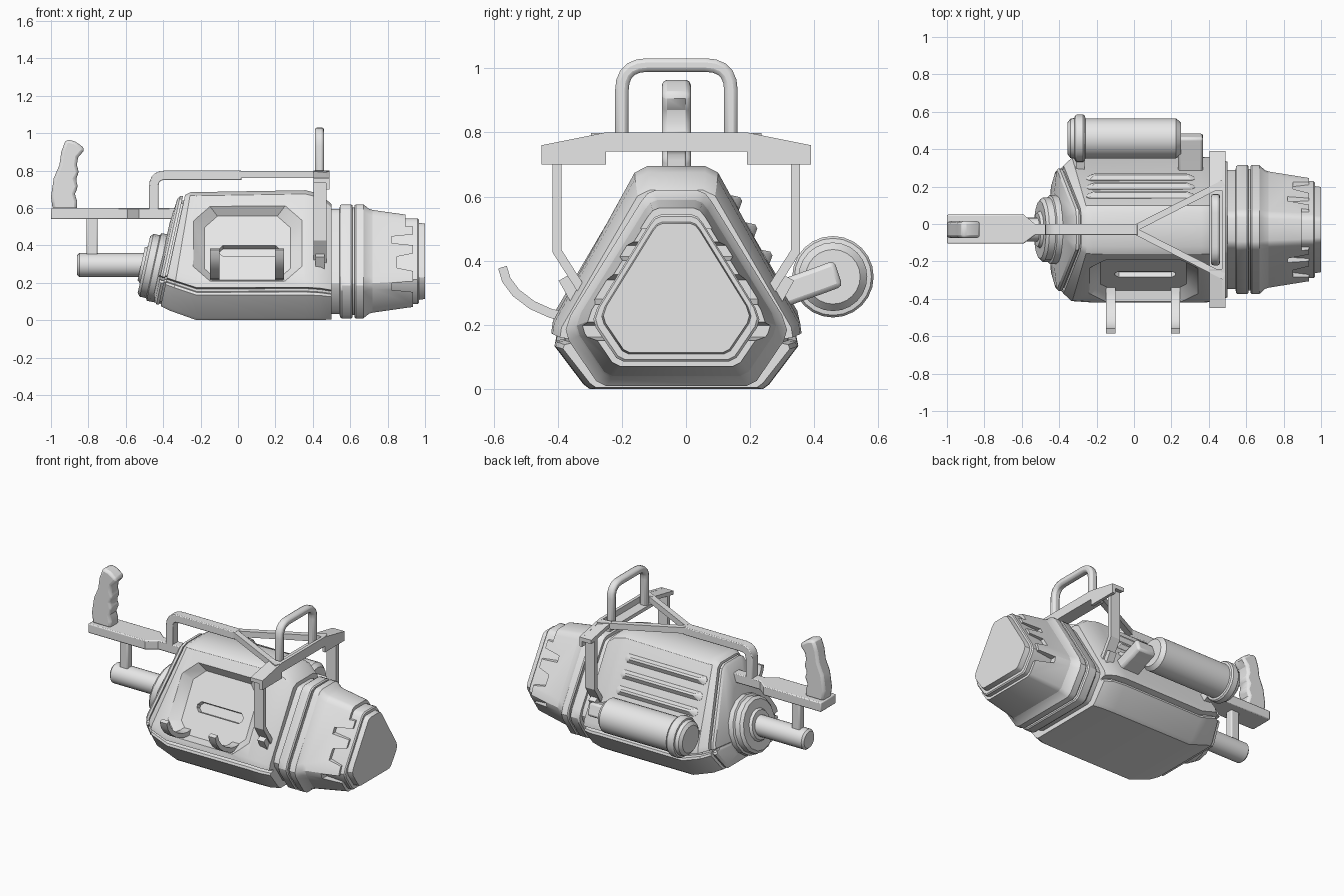
import bpy, bmesh, math
from mathutils import Vector, Matrix

if "Cube" in bpy.data.objects:
    bpy.data.objects.remove(bpy.data.objects["Cube"], do_unlink=True)

grey = bpy.data.materials.new("plain grey")
grey.use_nodes = True
grey.diffuse_color = (0.8, 0.8, 0.8, 1)
grey.node_tree.nodes["Principled BSDF"].inputs["Base Color"].default_value = (0.8, 0.8, 0.8, 1)
MID = -0.03  # y of the model's mirror plane


def loft(name, rings, bevel=0):
    """Skin closed rings of points and cap both ends."""
    bm = bmesh.new()
    rows = [[bm.verts.new(p) for p in ring] for ring in rings]
    n = len(rows[0])
    for a, b in zip(rows, rows[1:]):
        for i in range(n):
            j = (i + 1) % n
            bm.faces.new((a[i], a[j], b[j], b[i]))
    bm.faces.new(rows[0])
    bm.faces.new(rows[-1])
    bmesh.ops.recalc_face_normals(bm, faces=bm.faces)
    mesh = bpy.data.meshes.new(name)
    bm.to_mesh(mesh)
    bm.free()
    mesh.materials.append(grey)
    ob = bpy.data.objects.new(name, mesh)
    bpy.context.collection.objects.link(ob)
    if bevel:
        mod = ob.modifiers.new("soft edges", "BEVEL")
        mod.width, mod.segments, mod.limit_method = bevel, 2, "ANGLE"
        mod.angle_limit = math.radians(40)
    return ob


def prism(name, pts, axis, lo, hi, bevel=0):
    """Extrude a 2D outline along an axis."""
    def put(p, d):
        c = list(p)
        c.insert(axis, d)
        return Vector(c)
    return loft(name, [[put(p, d) for p in pts] for d in (lo, hi)], bevel)


def rounded(path, r):
    """Round the inner corners of a 2D path."""
    path = [Vector(p) for p in path]
    out = [path[0]]
    for a, b, c in zip(path, path[1:], path[2:]):
        p, q = b + (a - b).normalized() * r, b + (c - b).normalized() * r
        for i in range(6):
            t = i / 5
            out.append(p * (1 - t) ** 2 + b * 2 * t * (1 - t) + q * t * t)
    return out + [path[-1]]


def ribbon(path, width):
    """Thicken an open 2D path into an outline."""
    path = [Vector(p) for p in path]
    left, right = [], []
    for i, p in enumerate(path):
        before = path[max(i - 1, 0)]
        after = path[min(i + 1, len(path) - 1)]
        d0, d1 = (p - before).normalized(), (after - p).normalized()
        d = (d0 + d1).normalized()
        off = Vector((-d.y, d.x)) * width / 2 / max(0.5, d.dot(d0), d.dot(d1))
        left.append(p + off)
        right.append(p - off)
    return left + right[::-1]


def lathe(name, profile, origin, direction, sides=24):
    """Spin (distance, radius) pairs about a line."""
    rot = Vector(direction).to_track_quat("Z", "Y")
    angles = [2 * math.pi * i / sides for i in range(sides)]
    return loft(name, [[Vector(origin) + rot @ Vector((r * math.cos(a), r * math.sin(a), t))
                        for a in angles] for t, r in profile])


def side_frame(side, x, z, depth=0):
    """Axes and origin on the sloping flank: local x along, y up the slope, z outward."""
    n = Vector((0, side * 0.875, 0.485))
    up = Vector((0, -side * 0.485, 0.875))
    o = Vector((x, MID + side * (0.13 + (0.67 - z) * 0.555), z)) - n * depth
    return Matrix((Vector((1, 0, 0)), up, n)).transposed(), o


def frustum(name, frame, layers):
    """Stack of chamfered rectangles (half length, half height, chamfer, level)."""
    axes, o = frame
    rings = []
    for a, b, c, z in layers:
        quad = [(a, b - c), (a - c, b), (c - a, b), (-a, b - c),
                (-a, c - b), (c - a, -b), (a - c, -b), (a, c - b)]
        rings.append([o + axes @ Vector((x, y, z)) for x, y in quad])
    return loft(name, rings)


def cut(ob, cutter):
    cutter.hide_render = True
    mod = ob.modifiers.new("cut", "BOOLEAN")
    mod.operation, mod.solver, mod.object = "DIFFERENCE", "EXACT", cutter
    bpy.context.view_layer.objects.active = ob
    bpy.ops.object.modifier_apply(modifier=mod.name)
    bpy.data.objects.remove(cutter, do_unlink=True)


# Main body: grooved three-sided hull with a slanted rear
hull = [(0.27, 0), (0.29, 0.015), (0.38, 0.135), (0.375, 0.15), (0.35, 0.155), (0.35, 0.168),
        (0.39, 0.175), (0.385, 0.21), (0.13, 0.67), (0.09, 0.69)]
hull += [(-y, z) for y, z in reversed(hull)]


def hull_ring(x, slant, wide, bottom, top):
    ring = []
    for y, z in hull:
        h = bottom + z / 0.69 * (top - bottom)
        ring.append(Vector((x + slant * h, MID + y * wide, h)))
    return ring


body = loft("main_body", [hull_ring(*s) for s in (
    (-0.48, 0.22, 0.5, 0.14, 0.52), (-0.467, 0.22, 0.81, 0.1, 0.65), (-0.455, 0.22, 0.84, 0.085, 0.665),
    (-0.44, 0.22, 0.84, 0.085, 0.665), (-0.44, 0.22, 0.8, 0.1, 0.64), (-0.43, 0.22, 0.8, 0.1, 0.64),
    (-0.43, 0.22, 0.87, 0.075, 0.67), (-0.37, 0.17, 0.98, 0.05, 0.685), (-0.22, 0, 1, 0, 0.685),
    (0.36, 0, 1, 0, 0.695), (0.44, 0, 0.99, 0, 0.675), (0.5, 0, 0.93, 0.005, 0.62))])
# Recessed flank panel and its slot
cut(body, frustum("panel_cutter", side_frame(-1, 0.05, 0.41),
                  [(0.23, 0.195, 0.07, -0.05), (0.326, 0.25, 0.1, 0.03)]))
cut(body, frustum("slot_cutter", side_frame(-1, 0.06, 0.395, 0.05),
                  [(0.16, 0.028, 0.02, -0.03), (0.165, 0.034, 0.022, 0.02)]))
# Ribs on the other flank
for i in range(3):
    frustum(f"flank_rib_{i + 1}", side_frame(1, 0.035, 0.58 - i * 0.085),
            [(0.29, 0.026, 0.015, -0.01), (0.29, 0.026, 0.015, 0.003), (0.25, 0.007, 0.005, 0.025)])

# Nose: collar rings, notched shell, core
snout = [(0.22, -0.305), (0.25, -0.29), (0.335, -0.165), (0.345, -0.13), (0.33, -0.085),
         (0.11, 0.27), (0.09, 0.295), (0.065, 0.305)]
snout += [(-y, z) for y, z in reversed(snout)]


def nose(name, steps):
    return loft(name, [[Vector((x, MID + y * s, 0.315 + z * s)) for y, z in snout] for x, s in steps])


nose("collar", [(0.46, 0.92), (0.543, 0.92), (0.545, 0.98), (0.555, 1), (0.605, 1), (0.612, 0.98),
                (0.613, 0.94), (0.622, 0.94), (0.623, 0.98), (0.63, 1), (0.67, 1), (0.7, 0.92), (0.74, 0.88)])
shell = nose("nose_shell", [(0.7, 0.91), (0.72, 0.9), (0.935, 0.8)])
for z, half, depth in ((0.43, 0.035, 0.82), (0.31, 0.06, 0.85), (0.18, 0.035, 0.82)):
    cut(shell, prism("notch_cutter", [(depth, z - half * 0.5), (1, z - half), (1, z + half),
                                      (depth, z + half * 0.5)], 1, -1, 1))
cut(shell, prism("top_cutter", [(0.895, 0.5), (1, 0.5), (1, 0.7), (0.895, 0.7)], 1, -1, 1))
nose("nose_core", [(0.72, 0.75), (0.96, 0.75), (0.967, 0.73), (0.967, 0.675), (1, 0.66)])

# Rear flange, pipe and stock
lathe("rear_flange", [(-0.06, 0.185), (0.025, 0.185), (0.03, 0.172), (0.065, 0.172), (0.08, 0.155), (0.08, 0.1),
                      (0.095, 0.09)], (-0.425, MID, 0.28), (-1, 0, 0.22), 16)
lathe("rear_pipe", [(0, 0.052), (0.012, 0.064), (0.4, 0.064)], (-0.86, MID, 0.295), (1, 0, 0))
prism("stock_post", [(-0.81, -0.055), (-0.75, -0.055), (-0.75, -0.005), (-0.81, -0.005)], 2, 0.33, 0.56, 0.008)
prism("stock_bar", [(-1, -0.105), (-0.59, -0.105), (-0.53, -0.06), (-0.28, -0.06), (-0.28, 0),
                    (-0.53, 0), (-0.59, 0.05), (-1, 0.05)], 2, 0.54, 0.6, 0.006)
prism("rear_grip", [(-0.99, 0.59), (-1, 0.66), (-0.985, 0.76), (-0.955, 0.83), (-0.945, 0.9), (-0.925, 0.955),
                    (-0.91, 0.967), (-0.87, 0.955), (-0.82, 0.92), (-0.825, 0.905), (-0.855, 0.87),
                    (-0.862, 0.83), (-0.85, 0.79), (-0.868, 0.755), (-0.855, 0.715), (-0.872, 0.675),
                    (-0.86, 0.635), (-0.86, 0.59)], 1, -0.075, 0.015, 0.016)

# Top frame: bent spine and forked arms
prism("top_spine", ribbon(rounded([(-0.45, 0.57), (-0.45, 0.775), (0.02, 0.775)], 0.06), 0.05),
      1, MID - 0.03, MID + 0.03, 0.005)
cross = [(0.42, 0.7), (0.42, 0.76), (0.22, 0.8)]
bottom = [(0.22, 0.74), (0.22, 0.7)]
outline = cross + [(-y, z) for y, z in reversed(cross)] + [(-y, z) for y, z in reversed(bottom)] + bottom
prism("cross_plate", [(y + MID, z) for y, z in outline], 0, 0.47, 0.49)
prism("cross_bar", [(y + MID, z) for y, z in ((-0.23, 0.74), (0.23, 0.74), (0.23, 0.762), (-0.23, 0.762))],
      0, 0.405, 0.48)
for side, word in ((-1, "right"), (1, "left")):
    def at(points):
        return [(MID + side * y, z) for y, z in points]
    prism(f"fork_arm_{word}", ribbon([(-0.01, MID), (0.48, MID + side * 0.25)], 0.035), 2, 0.76, 0.798)
    prism(f"bracket_top_{word}", at([(0.21, 0.8), (0.42, 0.76), (0.42, 0.735), (0.21, 0.775)]), 0, 0.405, 0.48)
    prism(f"frame_leg_{word}", ribbon(at([(0.372, 0.75), (0.372, 0.43), (0.27, 0.27)]), 0.028), 0, 0.405, 0.473)
    prism(f"leg_foot_{word}", ribbon(at([(0.345, 0.35), (0.3, 0.27)]), 0.05), 0, 0.415, 0.463)

# Carrying handle
prism("carry_handle", ribbon(rounded([(-0.2, 0.75), (-0.2, 1.01), (0.14, 1.01), (0.14, 0.75)], 0.08), 0.042),
      0, 0.412, 0.46, 0.013)

# Side hooks
for i, x in enumerate((-0.125, 0.222)):
    prism(f"side_hook_{i + 1}", ribbon([(-0.3, 0.235), (-0.37, 0.228), (-0.42, 0.235), (-0.48, 0.262), (-0.53, 0.3),
                                       (-0.56, 0.34), (-0.572, 0.38)], 0.028), 0, x - 0.025, x + 0.025)

# Canister with its mounts
lathe("canister", [(-0.355, 0.085), (-0.34, 0.105), (-0.318, 0.11), (-0.316, 0.12), (-0.305, 0.127),
                   (-0.272, 0.127), (-0.262, 0.12), (-0.26, 0.107), (0.225, 0.107), (0.25, 0.085)],
      (0, 0.458, 0.35), (1, 0, 0))
prism("canister_front_mount", ribbon([(0.25, 0.28), (0.42, 0.34), (0.46, 0.355), (0.475, 0.36)], 0.085),
      0, 0.235, 0.37, 0.02)
prism("canister_rear_mount", ribbon([(0.24, 0.28), (0.4, 0.335)], 0.06), 0, -0.31, -0.265)

# Smooth shading with sharp edges kept
for ob in bpy.context.scene.objects:
    ob.select_set(ob.type == "MESH")
bpy.context.view_layer.objects.active = body
bpy.ops.object.shade_smooth_by_angle(angle=math.radians(30))
